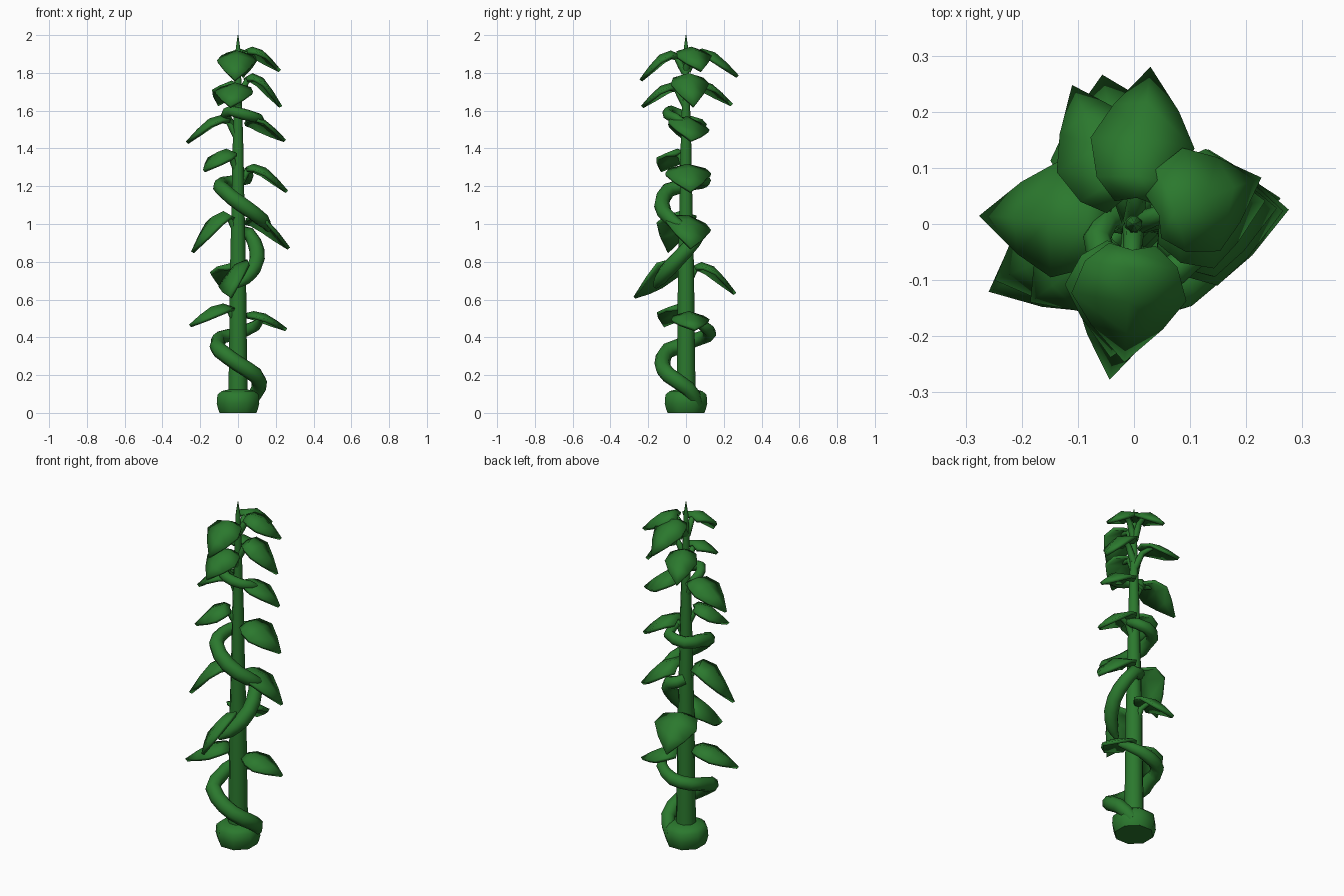
import bpy, bmesh, math
from mathutils import Vector

if "Cube" in bpy.data.objects:
    bpy.data.objects.remove(bpy.data.objects["Cube"])

green = bpy.data.materials.new("leaf_green")
green.diffuse_color = (0.024, 0.19, 0.027, 1)
green.use_nodes = True
green.node_tree.nodes["Principled BSDF"].inputs["Base Color"].default_value = green.diffuse_color


def add_mesh(name, bm, angle=50):
    bmesh.ops.recalc_face_normals(bm, faces=bm.faces)
    me = bpy.data.meshes.new(name)
    bm.to_mesh(me)
    bm.free()
    me.materials.append(green)
    me.shade_smooth()
    me.set_sharp_from_angle(angle=math.radians(angle))
    ob = bpy.data.objects.new(name, me)
    bpy.context.collection.objects.link(ob)
    return ob


def polar(a, r, z):
    a = math.radians(a)
    return Vector((r * math.cos(a), r * math.sin(a), z))


def lathe(name, profile, sides):
    bm = bmesh.new()
    rings = [[bm.verts.new(polar(360 * (i + .5) / sides, r, z)) for i in range(sides)]
             for r, z in profile]
    for a, b in zip(rings, rings[1:]):
        for i in range(sides):
            j = (i + 1) % sides
            bm.faces.new((a[i], a[j], b[j], b[i]))
    bm.faces.new(rings[0])
    bm.faces.new(rings[-1])
    return add_mesh(name, bm)


def tube(name, keys, steps=2):
    """Tapered tube through (angle, distance, height, radius) keys."""
    pts = []
    for k, n in zip(keys, keys[1:]):
        pts += [[p + (q - p) * s / steps for p, q in zip(k, n)] for s in range(steps)]
    pts.append(keys[-1])
    cu = bpy.data.curves.new(name, 'CURVE')
    cu.dimensions = '3D'
    cu.bevel_depth = 1
    cu.bevel_resolution = 2
    cu.use_fill_caps = True
    sp = cu.splines.new('POLY')
    sp.points.add(len(pts) - 1)
    for p, (a, r, z, rad) in zip(sp.points, pts):
        p.co = (*polar(a, r, z), 1)
        p.radius = rad
    sp.use_smooth = True
    cu.materials.append(green)
    ob = bpy.data.objects.new(name, cu)
    bpy.context.collection.objects.link(ob)


# drooping spade leaf: (along, half width, drop fraction)
ROWS = [(0, .4, .10), (.16, .8, .0), (.45, 1, .14), (.72, .62, .52), (1, .0, 1)]


def leaf(name, angle, tip_r, tip_z, peak_z, half, roll=0, petiole=True, start=.05):
    bm = bmesh.new()
    a, t_roll = math.radians(angle), math.radians(roll)
    out = Vector((math.cos(a), math.sin(a), 0))
    side = Vector((-math.sin(a) * math.cos(t_roll), math.cos(a) * math.cos(t_roll), math.sin(t_roll)))
    rows = []
    for t, w, d in ROWS:
        c = out * (start + (tip_r - start) * t)
        c.z = peak_z - (peak_z - tip_z) * d
        row = [bm.verts.new(c)]
        if w:
            edge = Vector((0, 0, -.03 * w)) - out * .01
            row = [bm.verts.new(c - side * half * w + edge), row[0],
                   bm.verts.new(c + side * half * w + edge)]
        rows.append(row)
    for p, q in zip(rows, rows[1:]):
        for i in range(2):
            if len(q) == 1:
                bm.faces.new((p[i], p[i + 1], q[0]))
            else:
                bm.faces.new((p[i], p[i + 1], q[i + 1], q[i]))
    ob = add_mesh(name, bm)
    mod = ob.modifiers.new("thickness", 'SOLIDIFY')
    mod.thickness = .018
    mod.offset = 0
    if petiole:
        tube(name + "_petiole", [(angle, .005, peak_z - .11, .02), (angle, .05, peak_z - .03, .016),
                                 (angle, .11, peak_z - .015, .01)])


# root bulge and tapering stem
lathe("root_bulge", [(.105, 0), (.112, .015), (.122, .05), (.118, .095), (.095, .115), (.05, .125)], 8)
lathe("stem", [(.055, .1), (.05, .4), (.046, .75), (.037, 1.1), (.031, 1.4),
               (.021, 1.7), (.015, 1.88), (.014, 1.92), (.002, 2)], 8)

# vines winding round the stem
tube("lower_vine", [(45, .08, .05, .036), (5, .11, .13, .04), (-45, .13, .2, .042),
                    (-90, .125, .26, .042), (-135, .135, .33, .042), (-180, .105, .37, .038),
                    (-225, .125, .4, .036), (-270, .125, .42, .036), (-315, .13, .46, .03),
                    (-350, .12, .5, .012)])
tube("middle_vine", [(100, .03, .97, .03), (50, .09, .95, .036), (0, .1, .86, .04),
                     (-45, .12, .77, .042), (-75, .14, .71, .034), (-95, .16, .67, .014)])
tube("upper_vine", [(20, .05, 1.28, .02), (60, .1, 1.24, .03), (120, .1, 1.22, .034),
                    (180, .09, 1.21, .036), (230, .12, 1.18, .04), (280, .13, 1.1, .042),
                    (330, .15, 1.02, .038), (365, .16, .97, .014)])
tube("top_vine", [(150, .03, 1.52, .02), (200, .07, 1.58, .025), (245, .09, 1.6, .028),
                  (290, .1, 1.58, .03), (335, .12, 1.56, .026), (365, .13, 1.53, .01)])

# leaves: angle, tip distance, tip height, peak height, half width, roll, own petiole
LEAVES = [
    (10, .26, .44, .53, .1, 0, 0), (205, .28, .46, .57, .1, 0, 1),
    (102, .265, .63, .79, .12, 0, 1), (262, .275, .61, .78, .1, 38, 0),
    (202, .26, .85, 1.06, .11, 0, 1), (5, .27, .87, 1.04, .12, -12, 0),
    (5, .26, 1.17, 1.31, .12, 0, 1), (217, .225, 1.28, 1.39, .1, 0, 1),
    (177, .27, 1.43, 1.57, .1, 0, 1), (6, .25, 1.44, 1.56, .11, -12, 0),
    (260, .235, 1.62, 1.74, .1, 0, 1), (10, .23, 1.62, 1.79, .1, 0, 1),
    (114, .265, 1.63, 1.75, .085, 0, 1), (266, .24, 1.76, 1.91, .1, 0, 1),
    (20, .235, 1.81, 1.93, .095, 0, 1), (84, .275, 1.78, 1.92, .09, 0, 1),
]
for i, (a, r, tz, pz, h, roll, pet) in enumerate(LEAVES):
    leaf(f"leaf_{i + 1}", a, r, tz, pz, h, roll, bool(pet))
